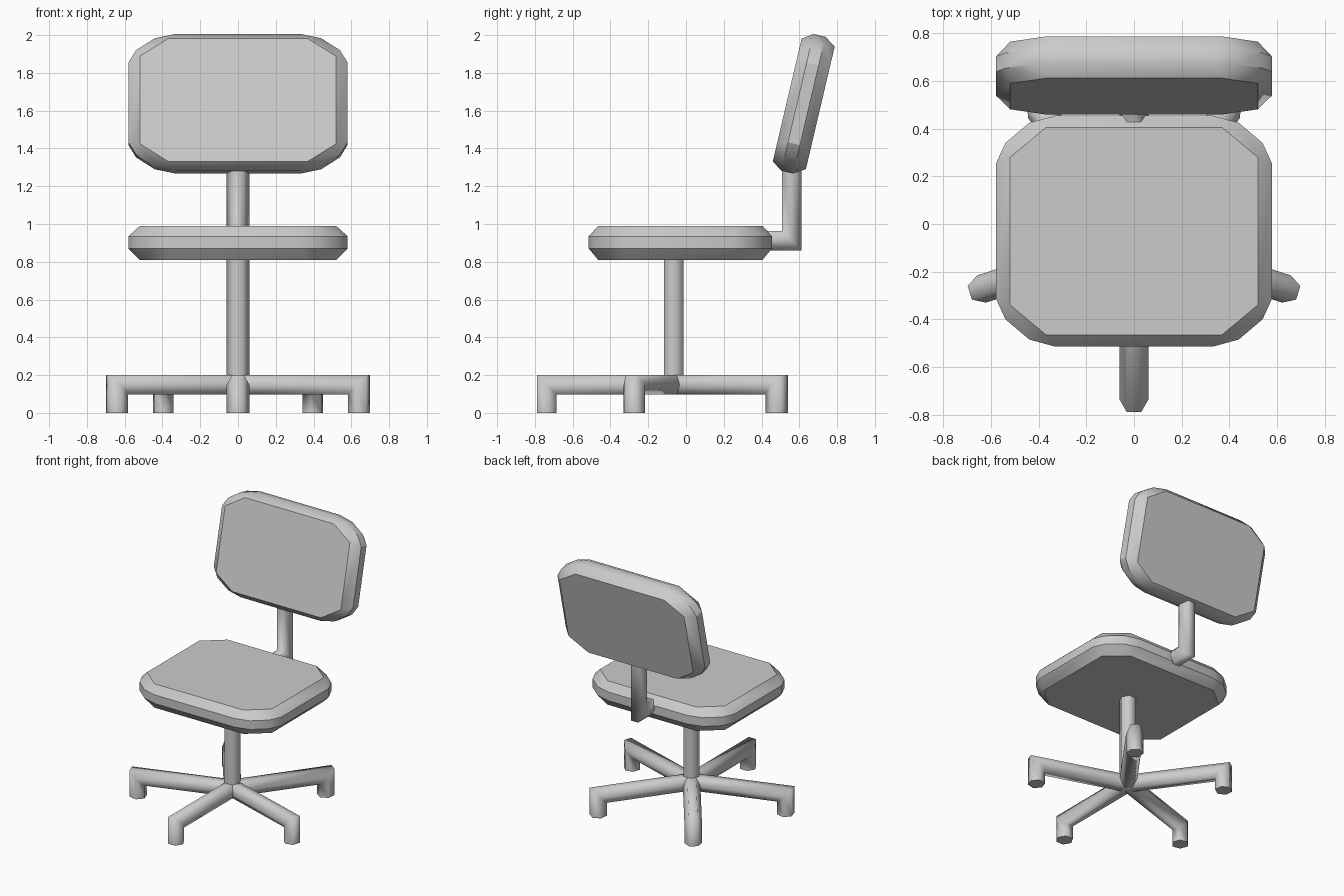
import bpy, bmesh, math
from mathutils import Matrix, Vector

if "Cube" in bpy.data.objects:
    bpy.data.objects.remove(bpy.data.objects["Cube"])

COL_Y = -0.065          # column axis
R = 0.06                # radius of the hexagonal tubes


def finish(name, bm, angle, matrix=Matrix()):
    bmesh.ops.recalc_face_normals(bm, faces=bm.faces)
    me = bpy.data.meshes.new(name)
    bm.to_mesh(me)
    bm.free()
    ob = bpy.data.objects.new(name, me)
    bpy.context.collection.objects.link(ob)
    ob.matrix_world = matrix
    bpy.ops.object.select_all(action='DESELECT')
    ob.select_set(True)
    bpy.context.view_layer.objects.active = ob
    bpy.ops.object.shade_smooth_by_angle(angle=math.radians(angle))
    return ob


def outline(corner):
    """Mirror one corner (+x +y, from side to end) into a closed loop."""
    loop = []
    for sx, sy in ((1, 1), (-1, 1), (-1, -1), (1, -1)):
        pts = [(x * sx, y * sy) for x, y in corner]
        loop += pts if sx * sy > 0 else pts[::-1]
    return loop


def cushion(name, half, matrix):
    """Padded slab: octagonal faces, rounder rim in between."""
    k = half / 0.485
    face = outline([(0.52, 0.31 * k), (0.37, 0.435 * k)])
    rim = outline([(0.58, 0.283 * k), (0.54, 0.37 * k), (0.44, 0.455 * k), (0.33, half)])
    bm = bmesh.new()
    ring = lambda pts, z: [bm.verts.new((x, y, z)) for x, y in pts]
    rims = [ring(rim, -0.03), ring(rim, 0.035)]
    for i in range(16):
        j = (i + 1) % 16
        bm.faces.new((rims[0][i], rims[0][j], rims[1][j], rims[1][i]))
    for o, z in zip(rims, (-0.09, 0.09)):
        f = ring(face, z)
        bm.faces.new(f)
        for c in range(4):
            a, b, n = f[2 * c], f[2 * c + 1], f[(2 * c + 2) % 8]
            p = o[4 * c:4 * c + 4]
            bm.faces.new((a, p[0], p[1]))
            bm.faces.new((a, p[1], p[2], b))
            bm.faces.new((b, p[2], p[3]))
            bm.faces.new((b, p[3], o[(4 * c + 4) % 16], n))
    return finish(name, bm, 30, matrix)


def tube(name, path, matrix=Matrix()):
    """Hexagonal tube along a path in the y-z plane, mitred at bends."""
    pts = [Vector(p) for p in path]
    dirs = [(b - a).normalized() for a, b in zip(pts, pts[1:])]
    bm = bmesh.new()
    rings = []
    for i, p in enumerate(pts):
        d0, d1 = dirs[max(i - 1, 0)], dirs[min(i, len(dirs) - 1)]
        n0, n1 = Vector((-d0.y, d0.x)), Vector((-d1.y, d1.x))
        m = (n0 + n1) / (1 + n0.dot(n1))
        rings.append([])
        for k in range(6):
            t = k * math.pi / 3
            q = p + m * R * math.sin(t)
            rings[-1].append(bm.verts.new((R * math.cos(t), q.x, q.y)))
    for a, b in zip(rings, rings[1:]):
        for k in range(6):
            j = (k + 1) % 6
            bm.faces.new((a[k], a[j], b[j], b[k]))
    bm.faces.new(rings[0])
    bm.faces.new(rings[-1])
    return finish(name, bm, 65, matrix)


# Seat and tilted backrest
cushion("seat", 0.485, Matrix.Translation((0, -0.03, 0.9)))
cushion("backrest", 0.372, Matrix.Translation((0, 0.6235, 1.636))
        @ Matrix.Rotation(math.radians(76.8), 4, 'X'))

# Central column and bent backrest post
tube("column", [(COL_Y, 0.13), (COL_Y, 0.85)])
tube("back_post", [(0.38, 0.912), (0.56, 0.912), (0.56, 1.32)])

# Five-legged base, first leg pointing to the front
for i in range(5):
    tube(f"base_leg_{i + 1}", [(0, 0.149), (-0.673, 0.149), (-0.673, 0)],
         Matrix.Translation((0, COL_Y, 0)) @ Matrix.Rotation(i * math.tau / 5, 4, 'Z'))
